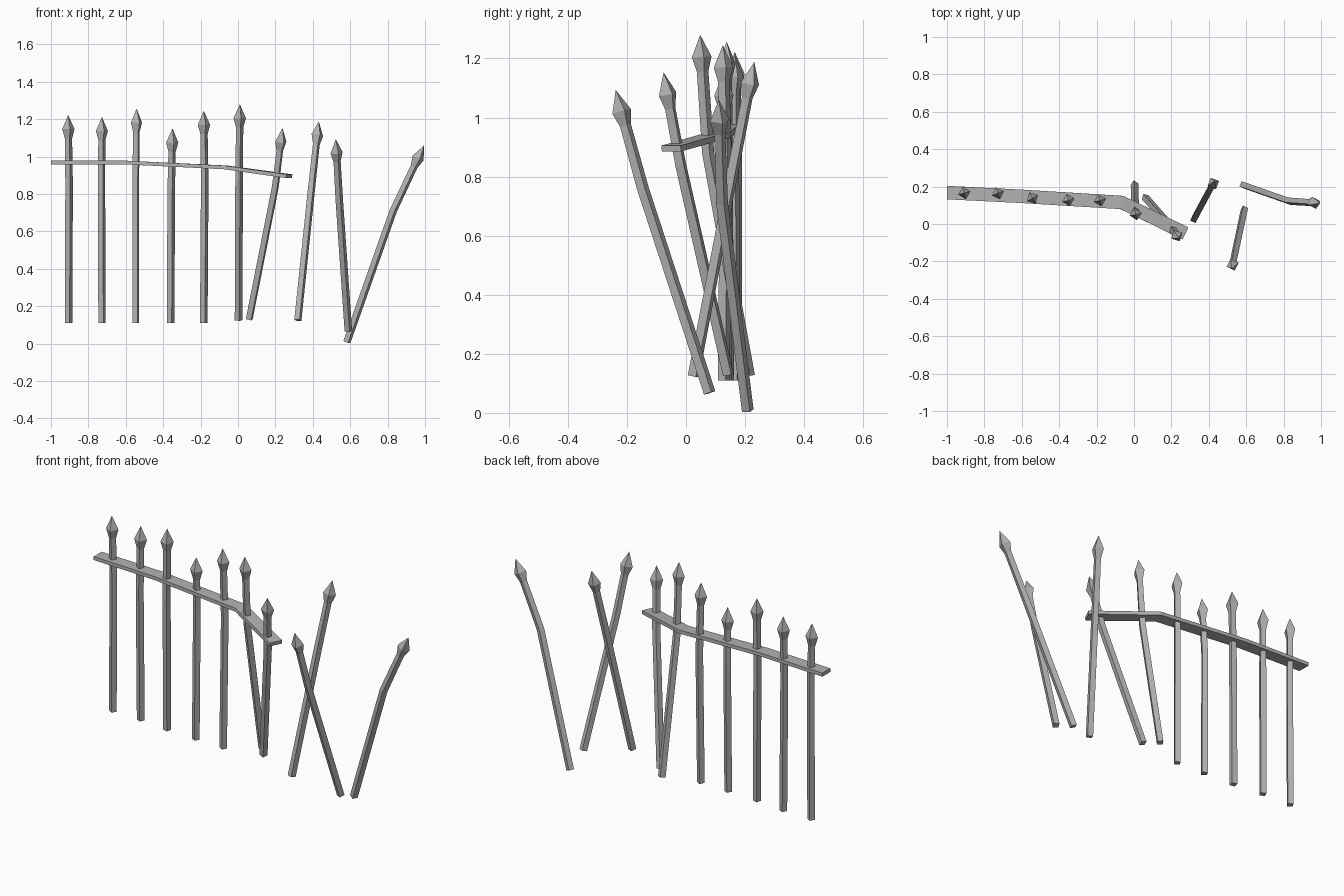
import bpy
import bmesh
from math import cos, sin, pi, radians
from mathutils import Vector

default = bpy.data.objects.get("Cube")
if default:
    bpy.data.objects.remove(default, do_unlink=True)

iron = bpy.data.materials.new("weathered_grey_iron")
iron.use_nodes = True
colour = (0.45, 0.45, 0.45, 1)
iron.diffuse_color = colour
iron.node_tree.nodes["Principled BSDF"].inputs["Base Color"].default_value = colour


def finish(name, bm):
    bmesh.ops.recalc_face_normals(bm, faces=bm.faces)
    mesh = bpy.data.meshes.new(name)
    bm.to_mesh(mesh)
    bm.free()
    mesh.materials.append(iron)
    bpy.context.collection.objects.link(bpy.data.objects.new(name, mesh))


def skin(bm, rings):
    """Join successive four-cornered rings with quads."""
    for a, b in zip(rings, rings[1:]):
        for i in range(4):
            j = (i + 1) % 4
            bm.faces.new((a[i], a[j], b[j], b[i]))


def square_ring(bm, centre, axis, radius, yaw):
    """Square section across the axis, turned by yaw."""
    side = Vector((1, 0, 0))
    side = (side - axis * side.dot(axis)).normalized()
    other = axis.cross(side)
    angles = [yaw + i * pi / 2 for i in range(4)]
    return [bm.verts.new(centre + radius * (side * cos(a) + other * sin(a)))
            for a in angles]


def spear_post(name, foot, bend, tip, yaw):
    """Bent square shaft ending in a four-sided spearhead."""
    foot, bend, tip = Vector(foot), Vector(bend), Vector(tip)
    low = (bend - foot).normalized()
    high = (tip - bend).normalized()
    yaw = radians(yaw)
    bm = bmesh.new()
    stations = [
        (foot, low, 0.021),
        (bend, (low + high).normalized(), 0.021),
        (tip - high * 0.125, high, 0.02),
        (tip - high * 0.075, high, 0.034),
    ]
    rings = [square_ring(bm, c, axis, r, yaw) for c, axis, r in stations]
    skin(bm, rings)
    bm.faces.new(rings[0])
    point = bm.verts.new(tip)
    for i in range(4):
        bm.faces.new((rings[-1][i], rings[-1][(i + 1) % 4], point))
    finish(name, bm)


# Upright posts: foot, bend, tip, turn
posts = [
    ((-.906, .17, .11), (-.903, .17, .85), (-.908, .165, 1.222), 15),
    ((-.727, .165, .11), (-.73, .16, .85), (-.727, .165, 1.212), 20),
    ((-.547, .145, .11), (-.547, .14, .85), (-.542, .138, 1.257), 30),
    ((-.36, .135, .11), (-.357, .14, .82), (-.35, .125, 1.15), 15),
    ((-.183, .128, .11), (-.178, .135, .85), (-.183, .125, 1.245), 15),
    # Leaning posts held by the sagging rail
    ((.003, .213, .125), (.006, .075, .88), (.01, .048, 1.28), 12),
    ((.06, .143, .13), (.2, -.018, .84), (.238, -.076, 1.153), 28),
    # Fallen-away posts
    ((.32, .025, .125), (.39, .155, .8), (.432, .231, 1.188), 25),
    ((.59, .08, .068), (.542, -.146, .76), (.523, -.238, 1.093), 18),
    ((.582, .209, .008), (.83, .122, .71), (.995, .111, 1.06), 18),
]
for number, (foot, bend, tip, yaw) in enumerate(posts, 1):
    spear_post(f"spear_post_{number}", foot, bend, tip, yaw)

# Flat rail that bends and sags towards the broken end
path = [Vector(p) for p in ((-1, .168, .968), (-.6, .148, .968),
                            (-.065, .115, .942), (.274, -.05, .895))]
bm = bmesh.new()
rings = []
for i, centre in enumerate(path):
    before = path[max(i - 1, 0)]
    after = path[min(i + 1, len(path) - 1)]
    run = (after - before).normalized()
    across = Vector((-run.y, run.x, 0)).normalized()
    if i == 0:
        across = Vector((0, 1, 0))
    up = run.cross(across).normalized()
    rings.append([bm.verts.new(centre + across * s * 0.036 + up * t * 0.01)
                  for s, t in ((-1, -1), (1, -1), (1, 1), (-1, 1))])
skin(bm, rings)
bm.faces.new(rings[0])
bm.faces.new(rings[-1])
finish("bent_rail", bm)
